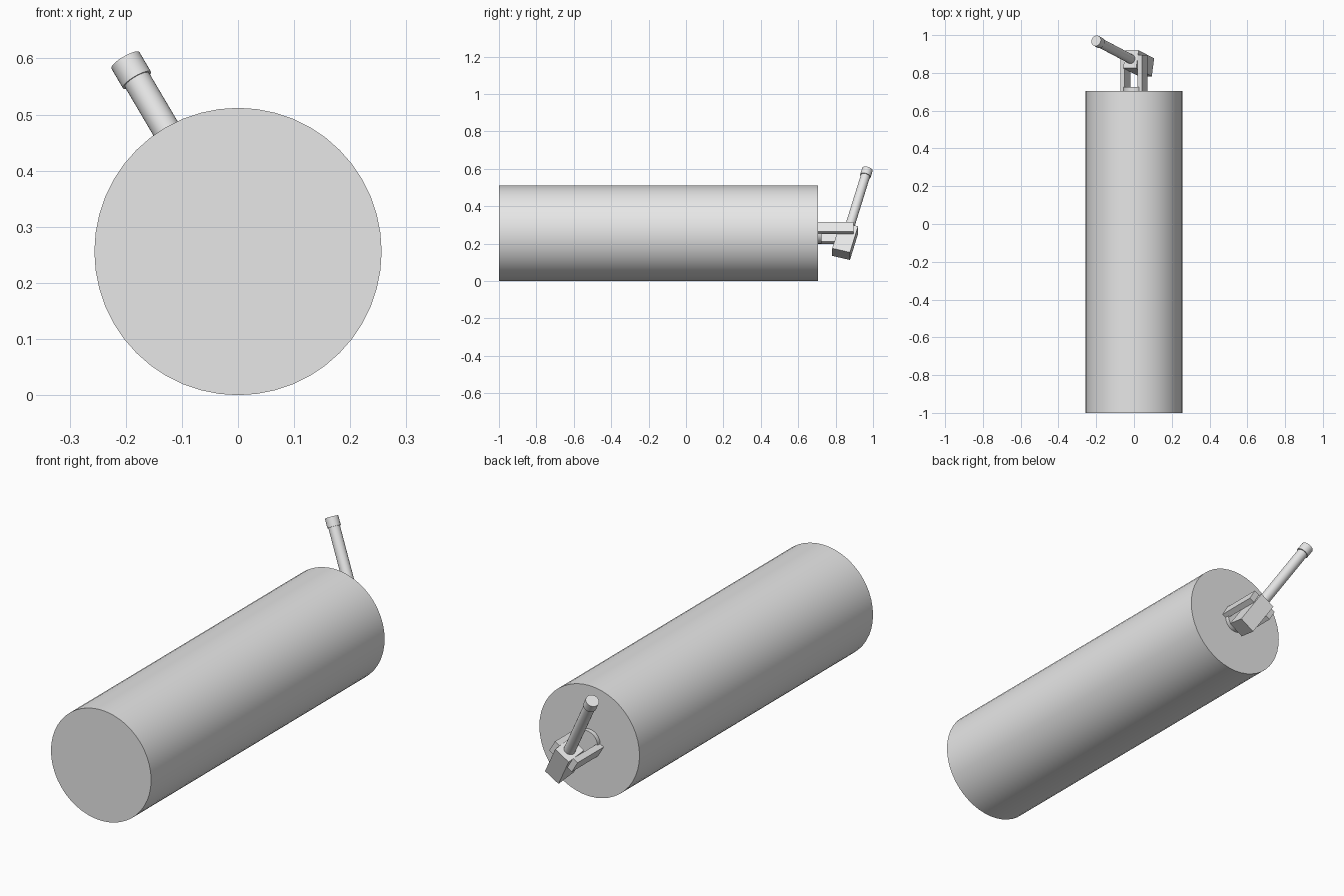
import bpy
from math import radians
from mathutils import Matrix, Vector

cube = bpy.data.objects.get("Cube")
if cube:
    bpy.data.objects.remove(cube, do_unlink=True)

# Single plain grey
grey = bpy.data.materials.new("light_grey")
grey.use_nodes = True
colour = (0.8, 0.8, 0.8, 1)
grey.diffuse_color = colour
grey.node_tree.nodes["Principled BSDF"].inputs["Base Color"].default_value = colour

RADIUS = 0.256
BACK = 0.705
# Frames: roll of the whole lever about the long axis, then backward tilt of the handle
axis = Matrix.Translation((0, 0, RADIUS))
roll = axis @ Matrix.Rotation(radians(-30.5), 4, 'Y')
tilt = roll @ Matrix.Translation((0, 0.851, -0.049)) @ Matrix.Rotation(radians(-15), 4, 'X')
lay = Matrix.Rotation(radians(-90), 4, 'X')  # turns local z towards +y


def finish(name, frame):
    obj = bpy.context.object
    obj.name = name
    obj.data.materials.append(grey)
    obj.matrix_world = frame
    return obj


def box(name, frame, lo, hi):
    lo, hi = Vector(lo), Vector(hi)
    bpy.ops.mesh.primitive_cube_add(size=1)
    obj = finish(name, frame)
    obj.data.transform(Matrix.Translation((lo + hi) / 2) @ Matrix.Diagonal((*(hi - lo), 1)))


def cylinder(name, frame, radius, start, end, sides=32):
    bpy.ops.mesh.primitive_cylinder_add(vertices=sides, radius=radius, depth=end - start)
    bpy.ops.object.shade_smooth_by_angle(angle=radians(30))
    obj = finish(name, frame)
    obj.data.transform(Matrix.Translation((0, 0, (start + end) / 2)))


# Main barrel and the round boss on its back
cylinder("barrel", axis @ lay, RADIUS, -1, BACK, 48)
cylinder("fork_boss", roll @ lay, 0.055, BACK, 0.725)

# Two fork arms holding the lever
for side, name in ((1, "left_fork_arm"), (-1, "right_fork_arm")):
    x = sorted((side * 0.04, side * 0.067))
    box(name, roll, (x[0], BACK, -0.029), (x[1], 0.895, 0.029))

# Tilted lever: block, rod and end cap
box("lever_block", tilt, (-0.04, -0.049, -0.084), (0.04, 0.049, 0.084))
cylinder("lever_rod", tilt, 0.025, 0.08, 0.43)
cylinder("lever_cap", tilt, 0.029, 0.418, 0.46)
